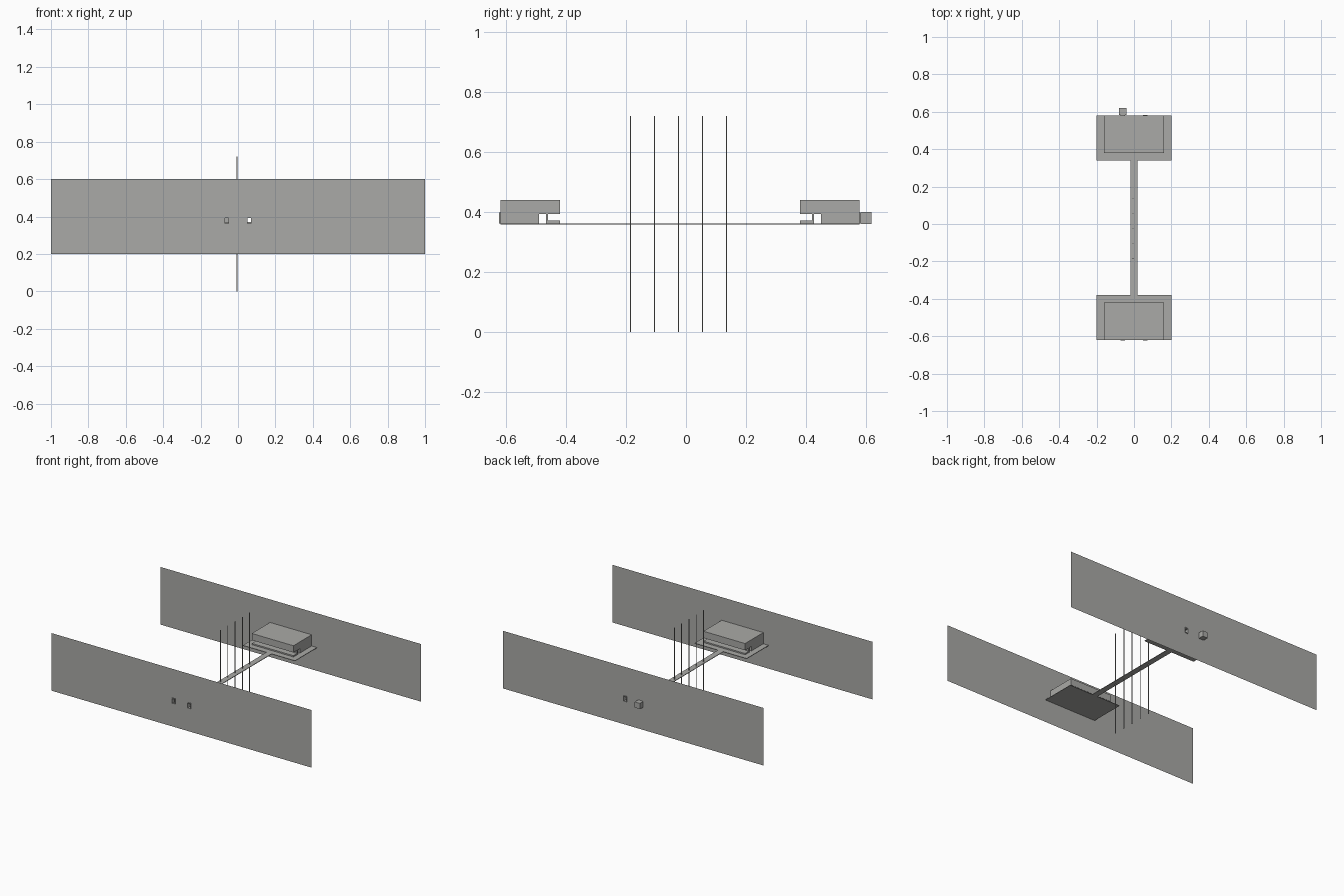
import bpy, bmesh

if "Cube" in bpy.data.objects:
    bpy.data.objects.remove(bpy.data.objects["Cube"])

gray = bpy.data.materials.new("warm_gray")
gray.diffuse_color = (0.40, 0.40, 0.385, 1)
gray.use_nodes = True
gray.node_tree.nodes["Principled BSDF"].inputs["Base Color"].default_value = gray.diffuse_color


def add_box(bm, x, y, z):
    """Box from (min, max) ranges."""
    v = [bm.verts.new((a, b, c)) for a in x for b in y for c in z]
    for f in ((0, 1, 3, 2), (4, 6, 7, 5), (0, 4, 5, 1), (2, 3, 7, 6), (0, 2, 6, 4), (1, 5, 7, 3)):
        bm.faces.new([v[i] for i in f])


def finish(name, bm):
    bmesh.ops.remove_doubles(bm, verts=bm.verts, dist=1e-6)
    bmesh.ops.recalc_face_normals(bm, faces=bm.faces)
    me = bpy.data.meshes.new(name)
    bm.to_mesh(me)
    bm.free()
    me.materials.append(gray)
    ob = bpy.data.objects.new(name, me)
    bpy.context.collection.objects.link(ob)
    return ob


def boxes(name, specs):
    bm = bmesh.new()
    for s in specs:
        add_box(bm, *s)
    return finish(name, bm)


HOLE_Z = (0.363, 0.397)
HOLES = ((-0.07, -0.05), (0.05, 0.07))
SOLID = ((-0.16, -0.07), (-0.05, 0.05), (0.07, 0.16))   # body between the holes


def panel(name, y):
    """Flat sheet with two small window slots."""
    bm = bmesh.new()
    xs = [-1, -0.07, -0.05, 0.05, 0.07, 1]
    zs = [0.2, HOLE_Z[0], HOLE_Z[1], 0.6]
    for i in range(5):
        for k in range(3):
            if k == 1 and i in (1, 3):
                continue
            bm.faces.new([bm.verts.new(p) for p in (
                (xs[i], y, zs[k]), (xs[i + 1], y, zs[k]),
                (xs[i + 1], y, zs[k + 1]), (xs[i], y, zs[k + 1]))])
    return finish(name, bm)


# each end: a wall panel at wall_y, with s pointing toward the middle
for label, wall, s in (("front", -0.62, 1), ("back", 0.58, -1)):
    def yr(a, b):
        return tuple(sorted((wall + s * a, wall + s * b)))

    panel(label + "_panel", wall)
    boxes(label + "_deck", [((-0.2, 0.2), yr(0, 0.24), (0.358, 0.362))])
    boxes(label + "_cabin_top", [((-0.16, 0.16), yr(0, 0.2), (0.393, 0.44))])
    # lower cabin: main block, gap, thin wall, low step
    boxes(label + "_cabin_base", [(x, yr(0, 0.13), (0.362, 0.393)) for x in SOLID])
    boxes(label + "_cabin_wall", [(x, yr(0.152, 0.16), (0.362, 0.393)) for x in SOLID])
    boxes(label + "_cabin_step", [((-0.16, 0.16), yr(0.152, 0.2), (0.362, 0.371))])
    # slot frames standing just outside the panel
    t = 0.002
    fr = []
    for a, b in HOLES:
        y = yr(-0.004, 0)
        fr += [((a - t, a), y, HOLE_Z), ((b, b + t), y, HOLE_Z),
               ((a - t, b + t), y, (HOLE_Z[0] - t, HOLE_Z[0])),
               ((a - t, b + t), y, (HOLE_Z[1], HOLE_Z[1] + t))]
    boxes(label + "_slot_frames", fr)

# block on the back panel, closing one slot
boxes("back_block", [((-0.08, -0.04), (0.584, 0.62), (0.36, 0.40))])

# walkway between the decks
boxes("walkway", [((-0.02, 0.02), (-0.38, 0.34), (0.358, 0.362))])

# row of thin masts through the walkway
for i in range(5):
    y = -0.185 + 0.08 * i
    boxes("mast_%d" % (i + 1), [((-0.007, -0.003), (y - 0.002, y + 0.002), (0, 0.72))])
